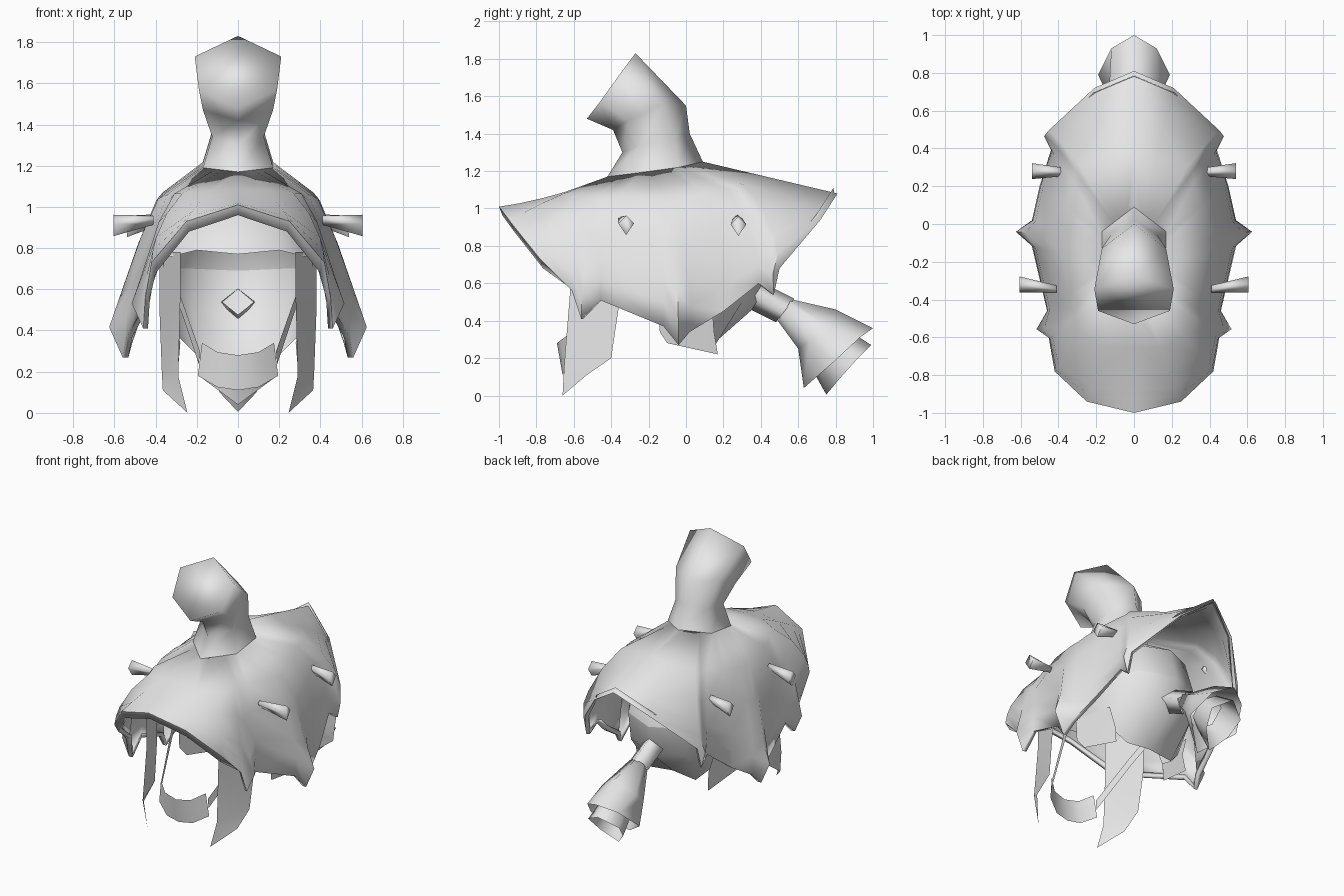
import bpy, bmesh, math
from mathutils import Vector as V

if "Cube" in bpy.data.objects:
    bpy.data.objects.remove(bpy.data.objects["Cube"])

mat = bpy.data.materials.new("light grey")
mat.diffuse_color = (0.8, 0.8, 0.8, 1)
mat.use_nodes = True
mat.node_tree.nodes["Principled BSDF"].inputs["Base Color"].default_value = mat.diffuse_color

def build(name, verts, faces, mirror=False, thick=0, angle=60):
    me = bpy.data.meshes.new(name)
    me.from_pydata([tuple(v) for v in verts], [], faces)
    me.materials.append(mat)
    bm = bmesh.new()
    bm.from_mesh(me)
    bmesh.ops.recalc_face_normals(bm, faces=bm.faces)
    bm.to_mesh(me)
    bm.free()
    ob = bpy.data.objects.new(name, me)
    bpy.context.collection.objects.link(ob)
    if mirror:
        m = ob.modifiers.new("mirror", 'MIRROR')
        m.use_clip = True
        m.merge_threshold = 0.002
    if thick:
        s = ob.modifiers.new("thickness", 'SOLIDIFY')
        s.thickness = thick
        s.offset = -1
    bpy.ops.object.select_all(action='DESELECT')
    ob.select_set(True)
    bpy.context.view_layer.objects.active = ob
    bpy.ops.object.shade_smooth_by_angle(angle=math.radians(angle))
    return ob

def loft(name, rings, closed=True, cap_start=False, cap_end=False, **kw):
    n = len(rings[0])
    verts = [p for r in rings for p in r]
    faces = []
    for i in range(len(rings) - 1):
        for j in range(n if closed else n - 1):
            k = (j + 1) % n
            faces.append((i*n + j, i*n + k, (i+1)*n + k, (i+1)*n + j))
    if cap_start:
        faces.append(tuple(range(n)))
    if cap_end:
        faces.append(tuple(range((len(rings)-1)*n, len(rings)*n)))
    return build(name, verts, faces, **kw)

# Hat shell: half rim from front tip to back tip; fourth value flares the drooping points
rim = [(0, -1, 1.01, 0), (.25, -.94, .93, 0), (.42, -.78, .73, 0), (.45, -.61, .56, 0),
       (.46, -.56, .41, .06), (.46, -.46, .51, 0), (.54, -.12, .37, 0), (.56, -.04, .27, .07),
       (.54, .02, .34, 0), (.50, .2, .45, 0), (.44, .39, .6, 0), (.45, .47, .54, .03),
       (.44, .5, .68, .02), (.21, .72, .94, 0), (0, .81, 1.08, 0)]
crown = [V((0, -.42, 1.17)), V((.17, -.26, 1.19)), V((.17, -.04, 1.22)), V((0, .09, 1.25))]
def crown_at(u):
    f = u * 3
    i = min(int(f), 2)
    return crown[i].lerp(crown[i + 1], f - i)
rings = []
for t in (0, .4, .6, .8, .9, 1):
    ring = []
    for i, (x, y, z, flare) in enumerate(rim):
        p, b = crown_at(i / (len(rim) - 1)), V((x, y, z))
        k = min(1, x / .45) ** 1.4
        s = (1 - k) * t + k * math.sin(t * math.pi / 2)
        c = (1 - k) * t + k * (1 - math.cos(t * math.pi / 2))
        q = V((p.x + (b.x - p.x) * s, p.y + (b.y - p.y) * s, p.z + (b.z - p.z) * c))
        q.x += flare * {.8: .5, .9: 1}.get(t, 0)
        if y < -.7:                       # slight dip along the front brim
            q.z -= .08 * t * (1 - t)
        ring.append(q)
    rings.append(ring)
# Turned-in lip, deepest at the front
rings.append([V((x * .95, y * .98, z - (.05 if y < -.7 else 0))) for x, y, z, f in rim])
loft("hat_shell", rings, closed=False, mirror=True, thick=.03)

# Six-sided ring from front, side and back points
def hexring(a, s1, s2, b):
    return [(0, *a), s1, s2, (0, *b), (-s2[0], s2[1], s2[2]), (-s1[0], s1[1], s1[2])]

# Topknot rising out of the shell, with a slanted flat end
loft("topknot", [
    hexring((-.42, 1.17), (.17, -.26, 1.19), (.17, -.04, 1.22), (.09, 1.25)),
    hexring((-.34, 1.3), (.125, -.24, 1.34), (.125, -.06, 1.37), (.02, 1.4)),
    hexring((-.39, 1.42), (.17, -.31, 1.47), (.17, -.13, 1.56), (0, 1.55)),
    hexring((-.53, 1.48), (.19, -.46, 1.57), (.21, -.345, 1.73), (-.27, 1.83))],
    cap_end=True, angle=180)

# Ponytail: collar, flared tail and the inner tuft
def diamond(c, r, axis):
    a = V(axis).normalized()
    up = a.cross(V((1, 0, 0))).normalized()
    c = V(c)
    return [c + up * r, c + V((r, 0, 0)), c - up * r, c - V((r, 0, 0))]
d = (0, .77, -.6)
loft("ponytail_collar", [diamond((0, .36, .54), .08, d), diamond((0, .53, .455), .08, d)], angle=180)
loft("ponytail", [
    hexring((.56, .515), (.055, .55, .49), (.055, .51, .43), (.49, .4)),
    hexring((.8, .46), (.13, .75, .37), (.13, .66, .29), (.6, .25)),
    hexring((1, .36), (.12, .93, .31), (.19, .79, .18), (.63, .04))], cap_start=True, angle=180)
loft("ponytail_tuft", [
    hexring((.82, .38), (.08, .77, .34), (.08, .68, .26), (.63, .22)),
    hexring((.99, .27), (.12, .92, .2), (.09, .83, .1), (.75, .005))], angle=180)

# Inner cap: forehead edge at the front, full skull at the back
loft("cap_top", [
    [(0, -.3, 1.08), (.08, -.28, 1.08), (.14, -.2, 1.08), (.15, -.1, 1.08),
     (.13, 0, 1.08), (.08, .06, 1.08), (0, .1, 1.08)],
    [(0, -.58, .92), (.18, -.54, .92), (.3, -.42, .92), (.34, -.15, .92),
     (.31, .1, .92), (.19, .28, .92), (0, .36, .92)],
    [(0, -.64, .77), (.2, -.62, .79), (.36, -.5, .75), (.38, -.17, .72),
     (.35, .12, .7), (.22, .33, .7), (0, .42, .69)]], closed=False, mirror=True)
loft("cap_back", [
    [(.36, -.5, .75), (.38, -.17, .72), (.35, .12, .7), (.22, .33, .7), (0, .42, .69)],
    [(.36, -.2, .56), (.36, -.1, .52), (.33, .1, .5), (.22, .3, .5), (0, .4, .5)],
    [(.32, -.1, .4), (.31, 0, .37), (.28, .1, .36), (.18, .15, .26), (0, .15, .28)]],
    closed=False, mirror=True)

# Nape flaps behind the ears
build("nape_flap", [(.36, -.15, .5), (.36, -.14, .34), (.33, -.1, .28), (.29, .17, .22),
                    (.28, .15, .34), (.32, .14, .48)],
      [(0, 1, 2, 5), (5, 2, 3, 4)], mirror=True)

# Long side locks framing the face
build("side_lock", [(.28, -.62, .78), (.38, -.36, .78), (.28, -.62, .55), (.38, -.36, .47),
                    (.29, -.65, .18), (.37, -.4, .2), (.245, -.66, 0), (.365, -.53, .11)],
      [(0, 1, 3, 2), (2, 3, 5, 4), (4, 5, 7, 6)], mirror=True)

# Chin band with the narrow straps running up to the cap
loft("chin_band", [
    [(0, -.69, .28), (.1, -.67, .295), (.175, -.61, .34)],
    [(0, -.66, .11), (.1, -.65, .125), (.195, -.6, .18)]], closed=False, mirror=True)
loft("chin_strap", [
    [(.185, -.6, .3), (.27, -.37, .54), (.33, -.2, .7)],
    [(.19, -.6, .235), (.275, -.35, .49), (.335, -.18, .65)]], closed=False, mirror=True)

# Four-sided hair pins on both sides
for name, a, b in (("front_pin", (.41, -.345, .935), (.605, -.32, .91)),
                   ("rear_pin", (.35, .275, .945), (.54, .28, .905))):
    a, b = V(a), V(b)
    def end(c, ry, rz):
        return [c + V((0, 0, rz)), c + V((0, ry, .01)), c - V((0, 0, rz)), c + V((0, -ry, .01))]
    loft(name, [end(a, .02, .022), end(b, .042, .052)], cap_start=True, cap_end=True,
         mirror=True, angle=95)
